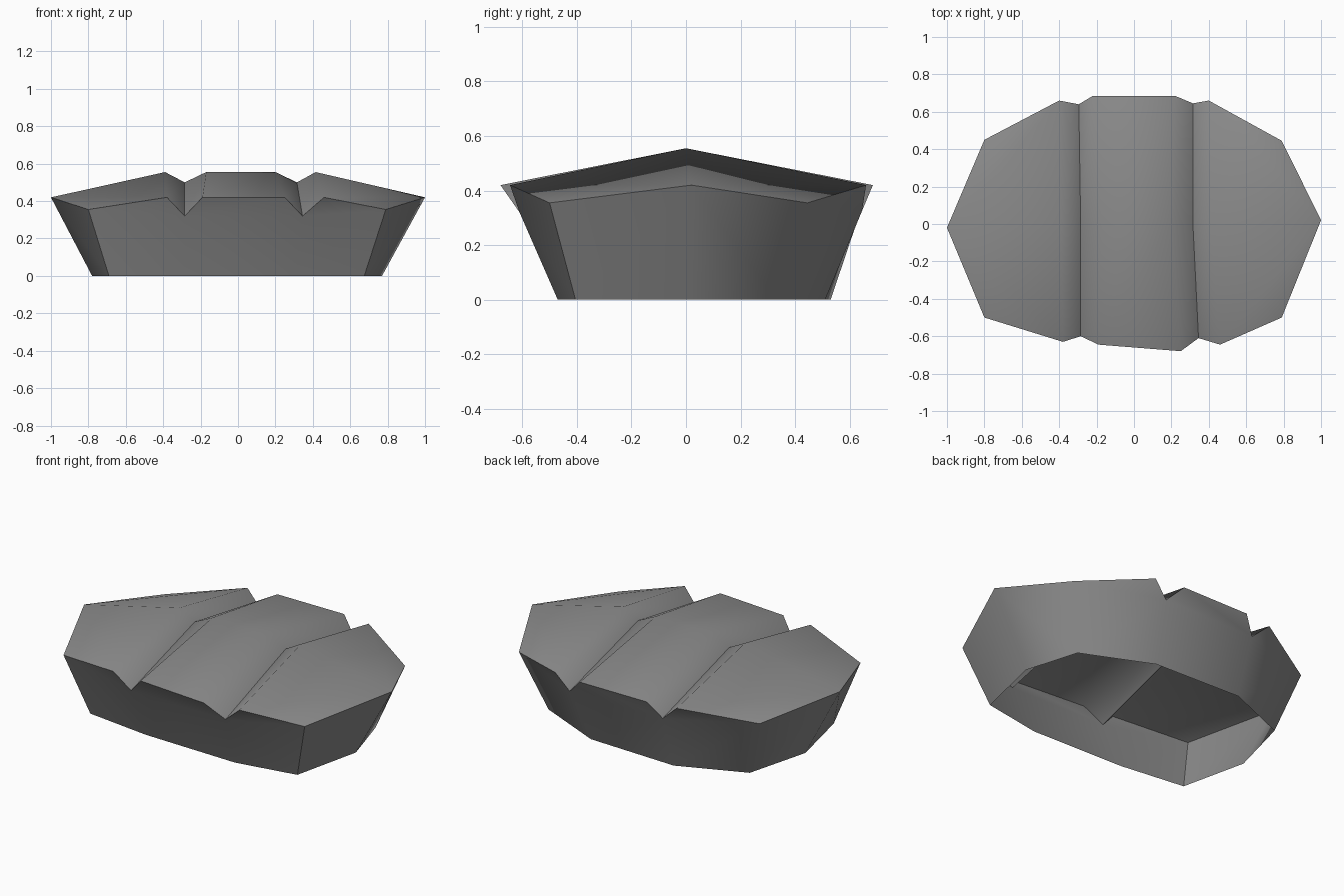
import bpy
import bmesh
import math
from mathutils import Vector

if "Cube" in bpy.data.objects:
    bpy.data.objects.remove(bpy.data.objects["Cube"], do_unlink=True)

# One plain stone colour
stone = bpy.data.materials.new("stone_grey")
stone.use_nodes = True
colour = (0.26, 0.26, 0.26, 1)
stone.diffuse_color = colour
stone.node_tree.nodes["Principled BSDF"].inputs["Base Color"].default_value = colour

bm = bmesh.new()


def point(x, y, z):
    return bm.verts.new(Vector((x, y, z)))


def skin(*verts):
    return bm.faces.new(verts)


# Cross-sections of the top: front x, front y, ridge x, back x, back y
ridge, groove = (0.42, 0.555, 0.42), (0.32, 0.5, 0.325)
sections = [
    ((-0.38, -0.63, -0.39, -0.40, 0.66), ridge),
    ((-0.285, -0.60, -0.285, -0.295, 0.64), groove),
    ((-0.19, -0.645, -0.17, -0.22, 0.685), ridge),
    ((0.25, -0.68, 0.20, 0.22, 0.685), ridge),
    ((0.345, -0.61, 0.315, 0.315, 0.645), groove),
    ((0.46, -0.645, 0.415, 0.40, 0.66), ridge),
]
rows = []
for (xf, yf, xm, xb, yb), (zf, zm, zb) in sections:
    rows.append((point(xf, yf, zf), point(xm, 0, zm), point(xb, yb, zb)))

# Three lobes with two grooves between them
top = []
for a, b in zip(rows, rows[1:]):
    for i in range(2):
        top.append(skin(a[i], b[i], b[i + 1], a[i + 1]))

# Pointed ends: rim tip and corners, then the smaller foot ring
ends = []
for tip, front, back, foot_tip, foot_front, foot_back, row in (
    ((-1, -0.02), (-0.8, -0.5), (-0.8, 0.45), (-0.78, -0.01), (-0.69, -0.405), (-0.68, 0.37), rows[0]),
    ((1, 0.02), (0.79, -0.5), (0.79, 0.445), (0.77, 0.01), (0.675, -0.405), (0.675, 0.33), rows[-1]),
):
    t, f, b = point(*tip, 0.42), point(*front, 0.355), point(*back, 0.355)
    ft, ff, fb = (point(*p, 0) for p in (foot_tip, foot_front, foot_back))
    top += [skin(t, f, row[0], row[1]), skin(t, row[1], row[2], b)]
    skin(t, f, ff, ft)
    skin(t, b, fb, ft)
    ends.append({0: (f, ff), 2: (b, fb)})

# Long walls, with the lobes overhanging them between the grooves
for side, foot_left, foot_right in ((0, (-0.29, -0.455), (0.31, -0.47)),
                                    (2, (-0.29, 0.53), (0.27, 0.51))):
    rim = [row[side] for row in rows]
    fl, fr = point(*foot_left, 0), point(*foot_right, 0)
    (c0, k0), (c1, k1) = ends[0][side], ends[1][side]
    skin(c0, rim[0], rim[1])
    skin(c0, rim[1], fl, k0)
    skin(rim[1], rim[2], rim[3], rim[4])
    skin(rim[1], rim[4], fr, fl)
    skin(rim[4], rim[5], c1)
    skin(rim[4], c1, k1, fr)

bmesh.ops.recalc_face_normals(bm, faces=bm.faces[:])
if top[0].normal.z < 0:
    bmesh.ops.reverse_faces(bm, faces=bm.faces[:])

# Smooth shading, kept sharp at the rim, the grooves and the front corners
top = set(top)
valleys = {v for i in (1, 4) for v in rows[i]}
corners = {v for end in ends for v in end[0]}
for face in bm.faces:
    face.smooth = True
for edge in bm.edges:
    on_top = sum(f in top for f in edge.link_faces)
    rim_edge = on_top == 1
    valley_edge = on_top == 2 and set(edge.verts) <= valleys
    if rim_edge or valley_edge or set(edge.verts) <= corners:
        edge.smooth = False

mesh = bpy.data.meshes.new("grooved_stone_shell")
bm.to_mesh(mesh)
bm.free()
mesh.materials.append(stone)
shell = bpy.data.objects.new("grooved_stone_shell", mesh)
bpy.context.collection.objects.link(shell)
